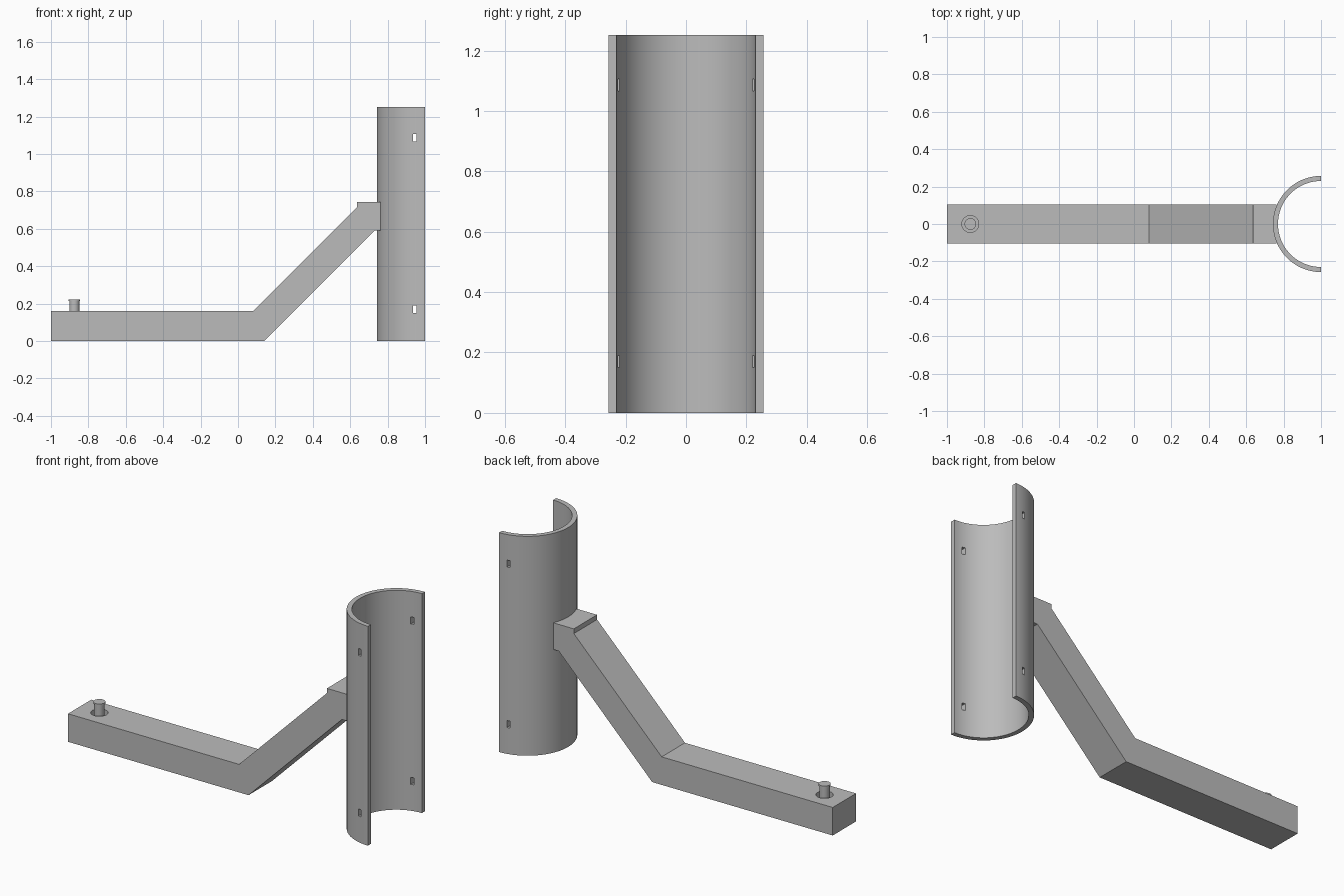
import bpy, bmesh
from math import cos, sin, pi

cube = bpy.data.objects.get("Cube")
if cube:
    bpy.data.objects.remove(cube, do_unlink=True)

grey = bpy.data.materials.new("plain grey")
grey.use_nodes = True
grey.diffuse_color = (0.5, 0.5, 0.5, 1)
grey.node_tree.nodes["Principled BSDF"].inputs["Base Color"].default_value = grey.diffuse_color


def extrude(name, outline, offset):
    """Make a solid by sweeping a closed 3D outline along an offset."""
    bm = bmesh.new()
    face = bm.faces.new([bm.verts.new(p) for p in outline])
    moved = bmesh.ops.extrude_face_region(bm, geom=[face])["geom"]
    bmesh.ops.translate(bm, vec=offset, verts=[v for v in moved if isinstance(v, bmesh.types.BMVert)])
    bmesh.ops.recalc_face_normals(bm, faces=bm.faces)
    mesh = bpy.data.meshes.new(name)
    bm.to_mesh(mesh)
    bm.free()
    mesh.materials.append(grey)
    obj = bpy.data.objects.new(name, mesh)
    bpy.context.collection.objects.link(obj)
    return obj


def cylinder(name, x, radius, bottom, top):
    ring = [(x + radius * cos(2 * pi * i / 48), radius * sin(2 * pi * i / 48), bottom) for i in range(48)]
    return extrude(name, ring, (0, 0, top - bottom))


def activate(obj):
    bpy.ops.object.select_all(action="DESELECT")
    obj.select_set(True)
    bpy.context.view_layer.objects.active = obj


def cut(obj, cutter):
    cutter.hide_render = True
    activate(obj)
    mod = obj.modifiers.new("cut", "BOOLEAN")
    mod.operation, mod.solver, mod.object = "DIFFERENCE", "EXACT", cutter
    bpy.ops.object.modifier_apply(modifier=mod.name)
    bpy.data.objects.remove(cutter, do_unlink=True)


def smooth(obj):
    activate(obj)
    bpy.ops.object.shade_smooth_by_angle(angle=pi / 6)


# Bent arm with a square mounting block at its upper end
half = 0.105
side = [(-1, 0), (0.14, 0), (0.73, 0.59), (0.763, 0.59), (0.763, 0.742),
        (0.635, 0.742), (0.635, 0.715), (0.08, 0.16), (-1, 0.16)]
arm = extrude("arm", [(x, -half, z) for x, z in side], (0, 2 * half, 0))

# Round recess around the peg
peg_x, floor = -0.875, 0.08
cut(arm, cylinder("recess_cutter", peg_x, 0.045, floor, 0.3))
smooth(arm)

# Peg with a thin, slightly wider cap
smooth(cylinder("peg", peg_x, 0.027, floor, 0.215))
smooth(cylinder("peg_cap", peg_x, 0.031, 0.213, 0.223))

# Half-round upright shell
angles = [pi / 2 + pi * i / 64 for i in range(65)]
outer, inner, height = 0.257, 0.23, 1.252
arc = [(1 + outer * cos(a), outer * sin(a), 0) for a in angles]
arc += [(1 + inner * cos(a), inner * sin(a), 0) for a in reversed(angles)]
shell = extrude("half_round_shell", arc, (0, 0, height))

# Strap slots near the top and bottom, straight through both sides
for z in (0.17, 1.086):
    w, h = 0.009, 0.02
    slot = [(0.945 + sx * w, -0.5, z + sz * h) for sx, sz in ((-1, -1), (1, -1), (1, 1), (-1, 1))]
    cut(shell, extrude("slot_cutter", slot, (0, 1, 0)))
smooth(shell)
